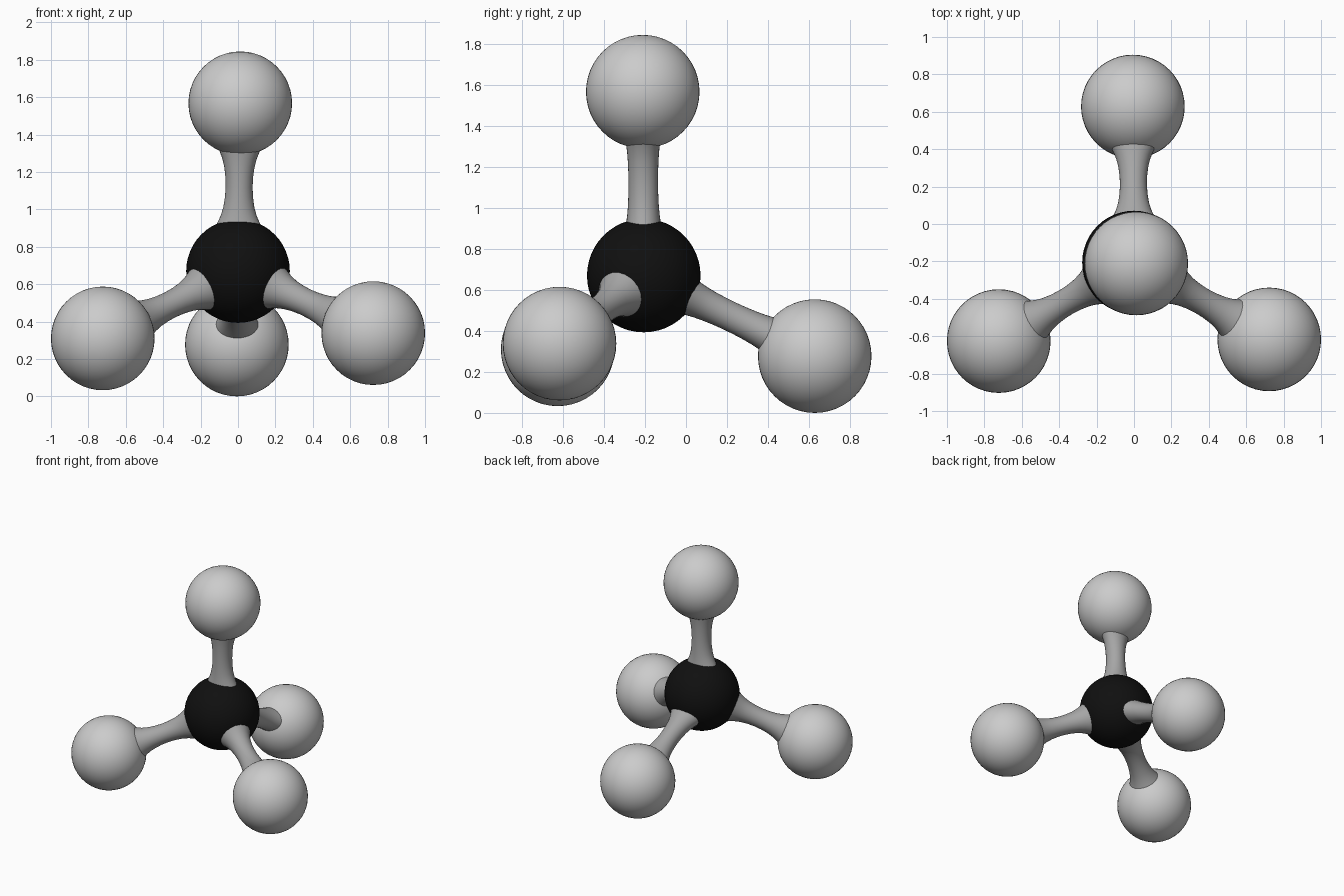
import bpy, bmesh, math
from mathutils import Vector

if "Cube" in bpy.data.objects:
    bpy.data.objects.remove(bpy.data.objects["Cube"])

RADIUS = 0.277
CENTRE = Vector((0.0, -0.206, 0.67))
# outer ball centre, flattening of the bond flare across its second axis
OUTER = {
    "top": (Vector((0.012, -0.211, 1.567)), 0.74),
    "left": (Vector((-0.723, -0.626, 0.31)), 1.0),
    "right": (Vector((0.723, -0.617, 0.338)), 1.0),
    "back": (Vector((-0.006, 0.628, 0.277)), 0.95),
}
# bond profile: distance along the bond (0..1), radius
PROFILE = [(0.26, 0.125), (0.29, 0.112), (0.33, 0.096), (0.38, 0.083),
           (0.44, 0.075), (0.5, 0.072), (0.56, 0.074), (0.62, 0.081),
           (0.67, 0.092), (0.71, 0.106), (0.74, 0.118)]
SIDES = 32


def material(name, value):
    mat = bpy.data.materials.new(name)
    mat.diffuse_color = (value, value, value, 1)
    mat.use_nodes = True
    mat.node_tree.nodes["Principled BSDF"].inputs["Base Color"].default_value = mat.diffuse_color
    return mat


def ball(name, centre, mat=None):
    bpy.ops.mesh.primitive_uv_sphere_add(segments=48, ring_count=24,
                                         radius=RADIUS, location=centre)
    obj = bpy.context.object
    obj.name = name
    bpy.ops.object.shade_smooth()
    if mat:
        obj.data.materials.append(mat)


def bond(name, start, end, flat, mat):
    axis = end - start
    # side axis stays level, second axis completes the frame
    side = Vector((1, 0, 0))
    if Vector((axis.x, axis.y, 0)).length > 0.1:
        side = axis.cross(Vector((0, 0, 1)))
    side = (side - axis * side.dot(axis) / axis.length_squared).normalized()
    other = axis.normalized().cross(side)
    waist = 0.072
    bm = bmesh.new()
    rings = []
    for t, r in PROFILE:
        r2 = waist + (r - waist) * (1 if flat == 1 else flat * 0.4)
        rings.append([bm.verts.new(start + axis * t
                                   + side * r * math.cos(a) + other * r2 * math.sin(a))
                      for a in (math.tau * i / SIDES for i in range(SIDES))])
    for low, high in zip(rings, rings[1:]):
        for i in range(SIDES):
            j = (i + 1) % SIDES
            bm.faces.new((low[i], low[j], high[j], high[i]))
    bm.faces.new(rings[0][::-1])
    bm.faces.new(rings[-1])
    bmesh.ops.recalc_face_normals(bm, faces=bm.faces)
    mesh = bpy.data.meshes.new(name)
    bm.to_mesh(mesh)
    bm.free()
    obj = bpy.data.objects.new(name, mesh)
    bpy.context.collection.objects.link(obj)
    mesh.materials.append(mat)
    bpy.context.view_layer.objects.active = obj
    bpy.ops.object.select_all(action='DESELECT')
    obj.select_set(True)
    bpy.ops.object.shade_smooth_by_angle(angle=math.radians(40))


# central atom
black = material("black", 0.005)
grey = material("bond_grey", 0.38)
ball("central_atom", CENTRE, black)

# four outer atoms and their bonds
for key, (centre, flat) in OUTER.items():
    ball(key + "_atom", centre)
    bond(key + "_bond", CENTRE, centre, flat, grey)
